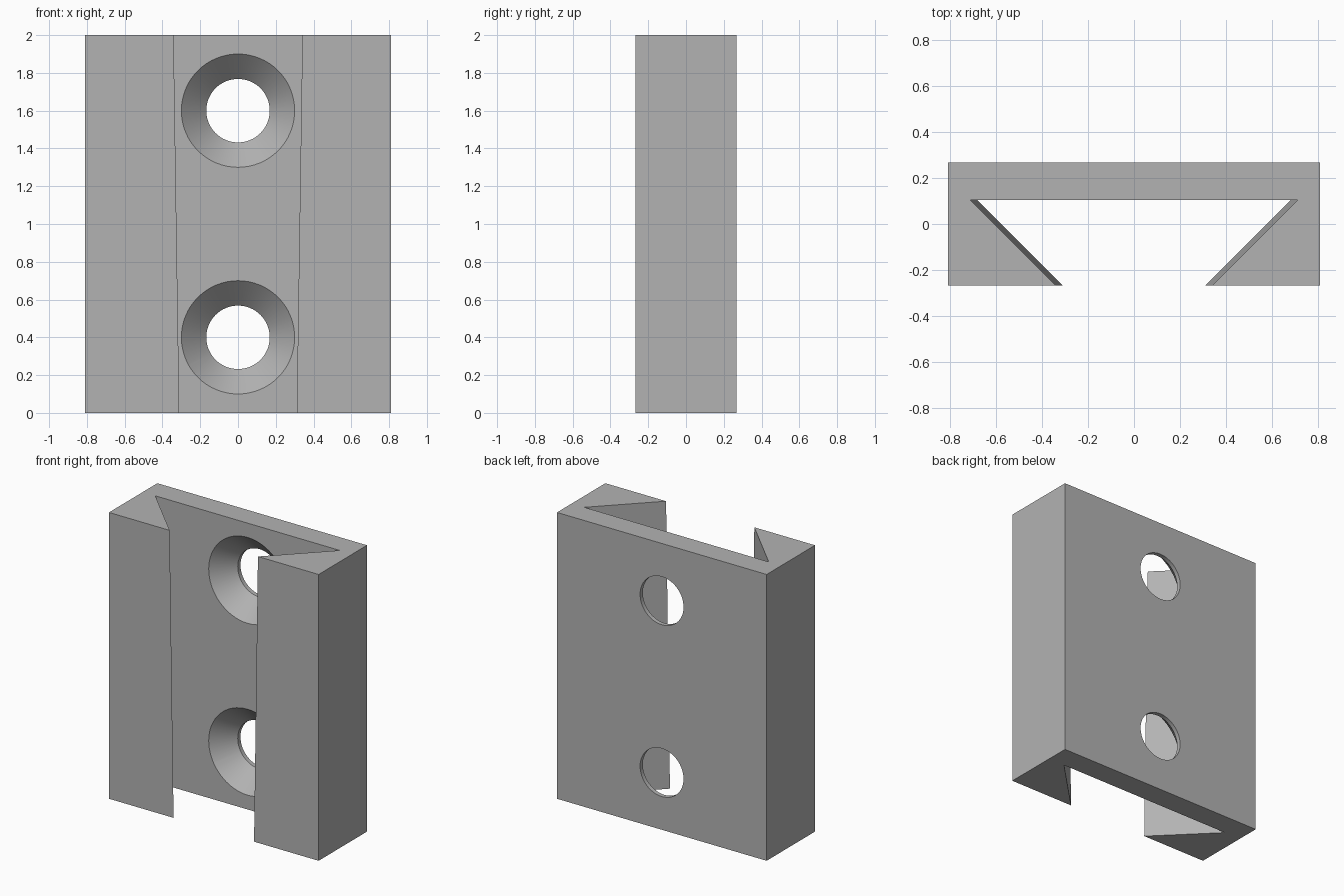
import bpy
import bmesh
import math
from mathutils import Matrix

if "Cube" in bpy.data.objects:
    bpy.data.objects.remove(bpy.data.objects["Cube"])

W, D, H = 0.81, 0.267, 2.0      # half width, half depth, height
FLOOR = 0.105                   # y of the groove floor
HOLE_R, SINK_R = 0.168, 0.30    # bore and countersink radii

grey = bpy.data.materials.new("plain grey")
grey.diffuse_color = (0.45, 0.45, 0.45, 1)
grey.use_nodes = True
grey.node_tree.nodes["Principled BSDF"].inputs["Base Color"].default_value = grey.diffuse_color


def make_object(name, bm):
    bmesh.ops.recalc_face_normals(bm, faces=bm.faces)
    mesh = bpy.data.meshes.new(name)
    bm.to_mesh(mesh)
    bm.free()
    mesh.materials.append(grey)
    ob = bpy.data.objects.new(name, mesh)
    bpy.context.collection.objects.link(ob)
    return ob


def loft(name, rings):
    """Closed solid through rings of equal point count."""
    bm = bmesh.new()
    loops = [[bm.verts.new(p) for p in ring] for ring in rings]
    n = len(loops[0])
    for a, b in zip(loops, loops[1:]):
        for i in range(n):
            j = (i + 1) % n
            bm.faces.new((a[i], a[j], b[j], b[i]))
    bm.faces.new(loops[0])
    bm.faces.new(loops[-1])
    return make_object(name, bm)


def groove_ring(z):
    """Dovetail section, slightly wider towards the top."""
    y0 = -D - 0.1
    back = 0.683 + 0.015 * z
    front = back - (FLOOR - y0)
    return [(-front, y0, z), (front, y0, z), (back, FLOOR, z), (-back, FLOOR, z)]


def hole_ring(y, r, zc, n=64):
    return [(r * math.cos(2 * math.pi * i / n), y,
             zc + r * math.sin(2 * math.pi * i / n)) for i in range(n)]


# Solid block
bm = bmesh.new()
bmesh.ops.create_cube(bm, size=1, matrix=Matrix.Translation((0, 0, H / 2))
                      @ Matrix.Diagonal((2 * W, 2 * D, H, 1)))
bracket = make_object("dovetail_bracket", bm)

# Tapered groove and two countersunk screw holes
cutters = [loft("groove_cutter", [groove_ring(-0.1), groove_ring(H + 0.1)])]
sink_end = FLOOR + SINK_R - HOLE_R
for zc in (0.4, 1.6):
    cutters.append(loft("screw_hole_cutter", [
        hole_ring(FLOOR - 0.02, SINK_R + 0.02, zc),
        hole_ring(sink_end, HOLE_R, zc),
        hole_ring(D + 0.1, HOLE_R, zc)]))

# Cut the block, then discard the cutters
bpy.context.view_layer.objects.active = bracket
bracket.select_set(True)
for cutter in cutters:
    mod = bracket.modifiers.new("cut", 'BOOLEAN')
    mod.operation = 'DIFFERENCE'
    mod.solver = 'EXACT'
    mod.object = cutter
    bpy.ops.object.modifier_apply(modifier=mod.name)
    bpy.data.objects.remove(cutter, do_unlink=True)

bpy.ops.object.shade_smooth_by_angle(angle=math.radians(30))
